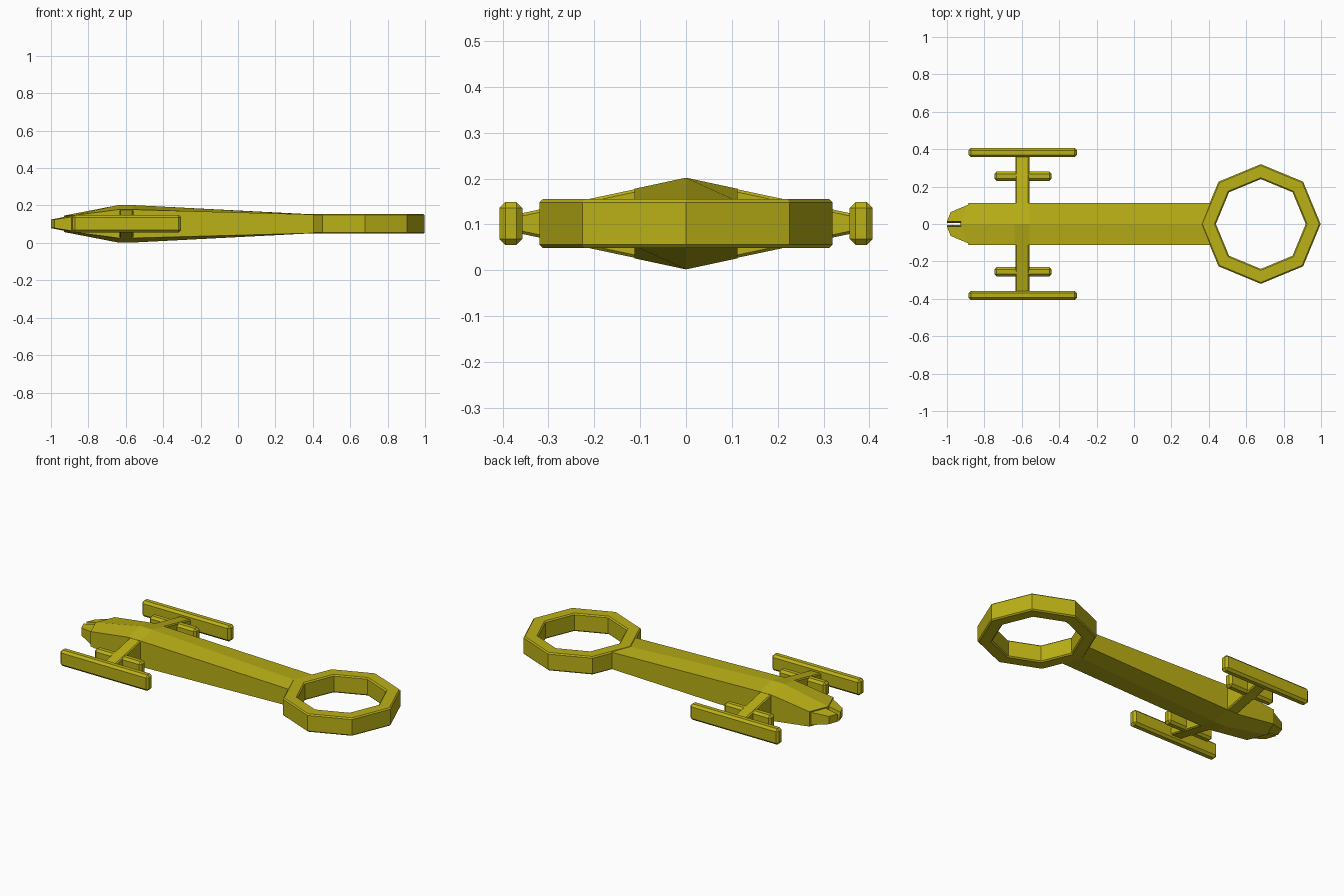
import bpy, bmesh, math

cube = bpy.data.objects.get("Cube")
if cube:
    bpy.data.objects.remove(cube, do_unlink=True)

gold = bpy.data.materials.new("olive_gold")
gold.use_nodes = True
gold.diffuse_color = (0.5, 0.44, 0.008, 1)
gold.node_tree.nodes["Principled BSDF"].inputs["Base Color"].default_value = gold.diffuse_color

MID = 0.102  # height of the horizontal symmetry plane


def loft(name, loops, closed=False, bevel=0):
    """Skin matching loops of points; closed joins the last loop to the first."""
    bm = bmesh.new()
    rings = [[bm.verts.new(p) for p in loop] for loop in loops]
    pairs = list(zip(rings, rings[1:]))
    if closed:
        pairs.append((rings[-1], rings[0]))
    else:
        bm.faces.new(rings[0])
        bm.faces.new(rings[-1])
    for a, b in pairs:
        for i in range(len(a)):
            j = (i + 1) % len(a)
            bm.faces.new((a[i], a[j], b[j], b[i]))
    bmesh.ops.recalc_face_normals(bm, faces=bm.faces)
    mesh = bpy.data.meshes.new(name)
    bm.to_mesh(mesh)
    bm.free()
    mesh.materials.append(gold)
    obj = bpy.data.objects.new(name, mesh)
    bpy.context.collection.objects.link(obj)
    if bevel:
        mod = obj.modifiers.new("Bevel", "BEVEL")
        mod.width = bevel
        mod.segments = 1
        mod.angle_limit = math.radians(50)
    return obj


def bar(name, x0, x1, y0, y1, half, bevel):
    """Chamfered box around the symmetry plane."""
    return loft(name, [[(x, y0, MID - half), (x, y1, MID - half),
                        (x, y1, MID + half), (x, y0, MID + half)] for x in (x0, x1)],
                bevel=bevel)


def body_section(x_mid, x_side, h_mid, h_side, w=0.112):
    """Six-sided section with a ridge above and a keel below."""
    return [(x_mid, 0, MID + h_mid), (x_side, w, MID + h_side), (x_side, w, MID - h_side),
            (x_mid, 0, MID - h_mid), (x_side, -w, MID - h_side), (x_side, -w, MID + h_side)]


# Ridged main body
loft("body", [body_section(-0.93, -0.885, 0.044, 0.044),
              body_section(-0.64, -0.64, 0.1, 0.076),
              body_section(-0.56, -0.56, 0.1, 0.076),
              body_section(0.39, 0.43, 0.05, 0.049)])

# Octagonal tail ring
ring = []
for i in range(8):
    c, s = math.cos(i * math.pi / 4), math.sin(i * math.pi / 4)
    ring.append([(0.678 + r * c, r * s, MID + h)
                 for r, h in ((0.32, -0.053), (0.32, 0.053), (0.24, 0.053), (0.24, -0.053))])
loft("tail_ring", ring, closed=True, bevel=0.007)

# Side arms, bars and nose prongs
for side, s in (("left", 1), ("right", -1)):
    loft(side + "_arm", [[(-0.633, s * y, MID - h), (-0.56, s * y, MID - h),
                          (-0.56, s * y, MID + h), (-0.633, s * y, MID + h)]
                         for y, h in ((0.03, 0.092), (0.37, 0.02))], bevel=0.006)
    bar(side + "_outer_bar", -0.885, -0.305, s * 0.357, s * 0.407, 0.047, 0.013)
    bar(side + "_inner_bar", -0.747, -0.44, s * 0.23, s * 0.28, 0.042, 0.013)
    loft(side + "_nose_prong", [
        [(xi, s * 0.006, MID - h), (xo, s * yo, MID - h),
         (xo, s * yo, MID + h), (xi, s * 0.014, MID + h)]
        for xi, xo, yo, h in ((-0.92, -0.88, 0.106, 0.039), (-1.0, -0.98, 0.064, 0.023))])
